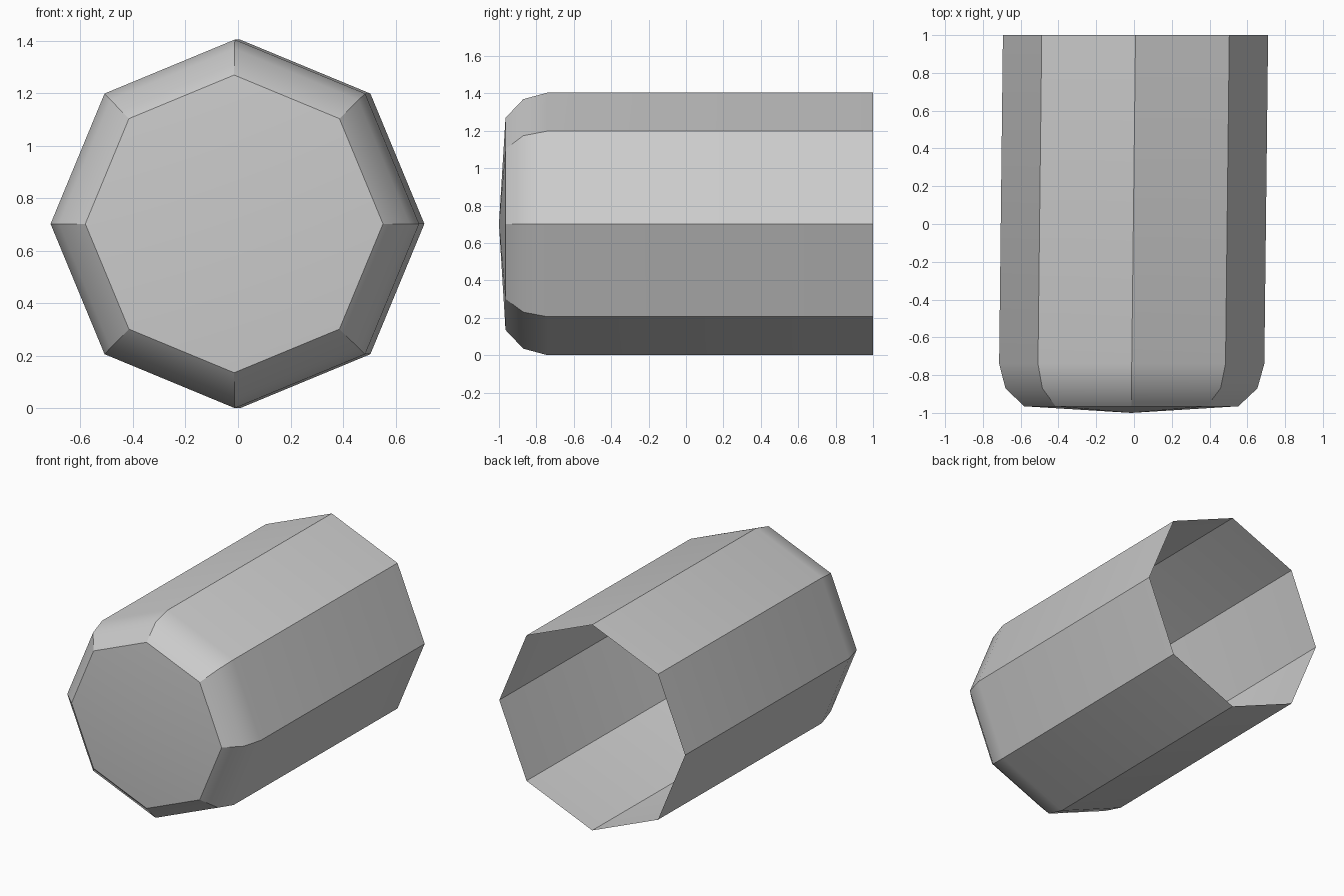
import bpy, bmesh, math

cube = bpy.data.objects.get("Cube")
if cube:
    bpy.data.objects.remove(cube, do_unlink=True)

# Single grey material
grey = bpy.data.materials.new("light_grey")
grey.use_nodes = True
colour = (0.6, 0.6, 0.6, 1)
grey.diffuse_color = colour
grey.node_tree.nodes["Principled BSDF"].inputs["Base Color"].default_value = colour

SIDES = 8
AXIS_Z = 0.702
# Profile along the axis: y, radius
PROFILE = [(1.0, 0.702), (-0.74, 0.702), (-0.87, 0.667), (-0.965, 0.567)]


def axis_x(y):
    """The tube leans very slightly sideways along its length."""
    return 0.0115 * y - 0.0035


# Open octagonal tube with a rounded rim
bm = bmesh.new()
rings = []
for y, r in PROFILE:
    ring = []
    for i in range(SIDES):
        a = math.tau * i / SIDES
        ring.append(bm.verts.new((axis_x(y) + r * math.cos(a), y, AXIS_Z + r * math.sin(a))))
    rings.append(ring)
for back, front in zip(rings, rings[1:]):
    for i in range(SIDES):
        j = (i + 1) % SIDES
        bm.faces.new((back[i], back[j], front[j], front[i]))

# Shallow pointed front cap
tip = bm.verts.new((axis_x(-1), -1, AXIS_Z))
for i in range(SIDES):
    bm.faces.new((rings[-1][i], rings[-1][(i + 1) % SIDES], tip))

bm.normal_update()
if tip.normal.y > 0:
    bmesh.ops.reverse_faces(bm, faces=bm.faces[:])

mesh = bpy.data.meshes.new("octagonal_tube")
bm.to_mesh(mesh)
bm.free()
mesh.materials.append(grey)
tube = bpy.data.objects.new("octagonal_tube", mesh)
bpy.context.collection.objects.link(tube)

# Smooth the rim while keeping the long edges sharp
bpy.ops.object.select_all(action="DESELECT")
tube.select_set(True)
bpy.context.view_layer.objects.active = tube
bpy.ops.object.shade_smooth_by_angle(angle=math.radians(31))
